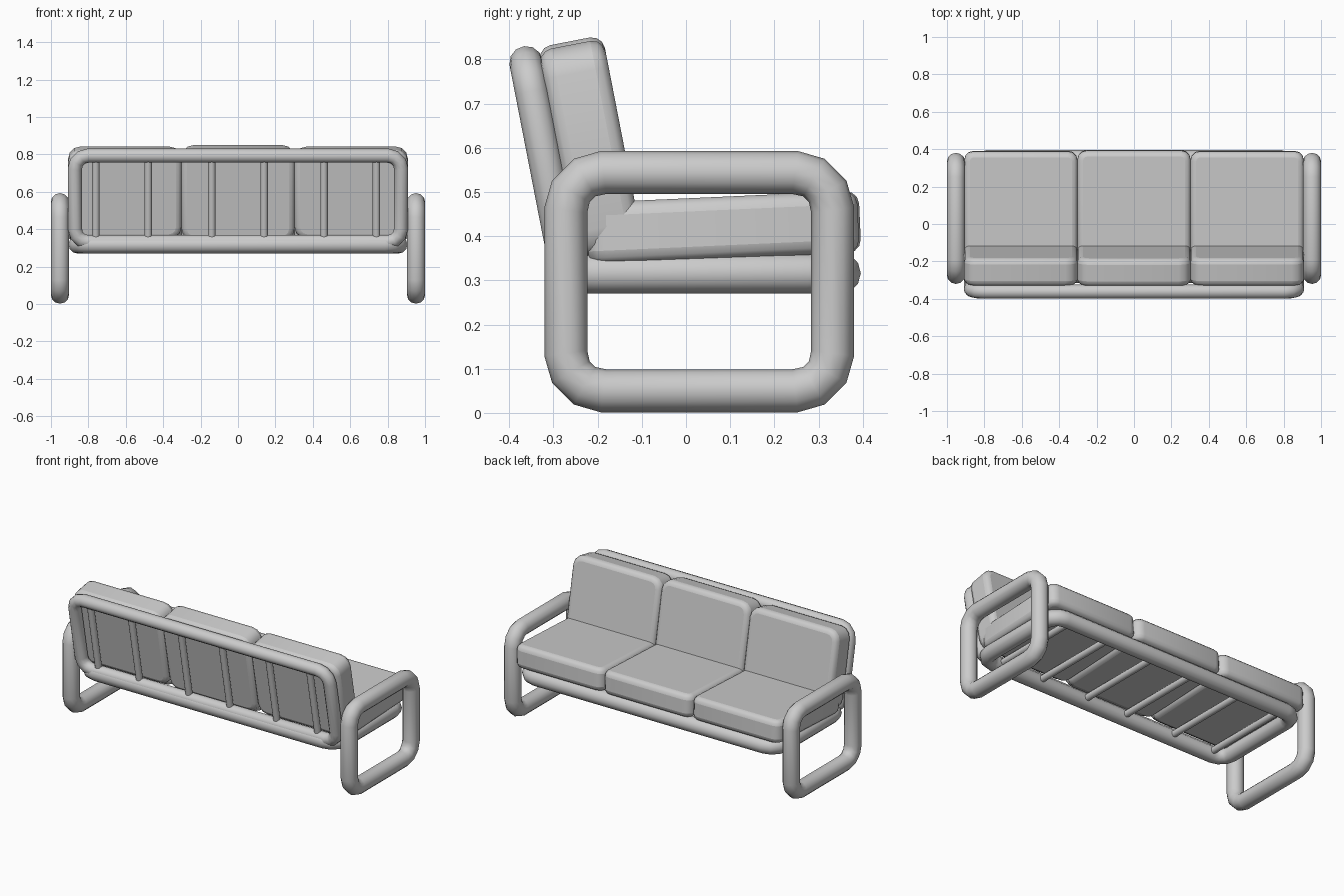
import bpy, bmesh, math
from mathutils import Vector

if "Cube" in bpy.data.objects:
    bpy.data.objects.remove(bpy.data.objects["Cube"])

TILT = math.radians(11)      # lean of the backrest
BAR_X = (-0.76, -0.48, -0.14, 0.14, 0.46, 0.74)


def tube(name, pts, radius, cyclic=False):
    """Round tube along a polyline, converted to a smooth mesh."""
    cu = bpy.data.curves.new(name, 'CURVE')
    cu.dimensions = '3D'
    cu.bevel_depth = radius
    cu.bevel_resolution = 4
    cu.use_fill_caps = True
    sp = cu.splines.new('POLY')
    sp.points.add(len(pts) - 1)
    for p, co in zip(sp.points, pts):
        p.co = (*co, 1)
    sp.use_cyclic_u = cyclic
    ob = bpy.data.objects.new(name, cu)
    bpy.context.collection.objects.link(ob)
    finish(ob)
    bpy.ops.object.convert(target='MESH')
    bpy.ops.object.shade_smooth_by_angle(angle=math.radians(40))
    return ob


def finish(ob):
    bpy.ops.object.select_all(action='DESELECT')
    ob.select_set(True)
    bpy.context.view_layer.objects.active = ob


def loop_path(a, b, r, place, seg=3):
    """Rounded rectangle of half sizes a, b mapped to 3D by place(u, v)."""
    pts = []
    for i, (sx, sy) in enumerate(((1, 1), (-1, 1), (-1, -1), (1, -1))):
        for k in range(seg + 1):
            t = math.pi / 2 * (i + k / seg)
            pts.append(place(sx * (a - r) + r * math.cos(t),
                             sy * (b - r) + r * math.sin(t)))
    return pts


def cushion(name, size, loc, rot, axis, corner=0.06, rim=0.03):
    """Padded block: large corners around one axis, soft rim all round."""
    bm = bmesh.new()
    bmesh.ops.create_cube(bm, size=1)
    bmesh.ops.scale(bm, vec=Vector(size), verts=bm.verts)
    edges = [e for e in bm.edges
             if abs((e.verts[0].co - e.verts[1].co)[axis]) > 1e-4]
    bmesh.ops.bevel(bm, geom=edges, offset=corner, segments=3,
                    profile=0.5, affect='EDGES')
    me = bpy.data.meshes.new(name)
    bm.to_mesh(me)
    bm.free()
    ob = bpy.data.objects.new(name, me)
    bpy.context.collection.objects.link(ob)
    ob.location = loc
    ob.rotation_euler = (rot, 0, 0)
    finish(ob)
    bpy.ops.object.shade_smooth_by_angle(angle=math.radians(50))
    bv = ob.modifiers.new("rim", 'BEVEL')
    bv.width = rim
    bv.segments = 3
    bv.limit_method = 'ANGLE'
    bv.angle_limit = math.radians(40)
    return ob


# Side loops serving as legs and armrests
for side, x in (("left", -0.952), ("right", 0.952)):
    tube(side + "_arm_frame",
         loop_path(0.302, 0.247, 0.085,
                   lambda u, v, x=x: (x, 0.03 + u, 0.297 + v)), 0.049, True)

# Seat frame and its slats
tube("seat_frame", loop_path(0.86, 0.31, 0.08,
     lambda u, v: (u, 0.04 + v, 0.316)), 0.046, True)
for i, x in enumerate(BAR_X):
    tube(f"seat_bar_{i + 1}", [(x, -0.27, 0.316), (x, 0.35, 0.316)], 0.02)


# Leaning back frame and its bars
def back(u, v):
    return (u, -0.317 - v * math.sin(TILT), 0.562 + v * math.cos(TILT))


tube("back_frame", loop_path(0.872, 0.235, 0.07, back), 0.038, True)
for i, x in enumerate(BAR_X):
    tube(f"back_bar_{i + 1}", [back(x, -0.235), back(x, 0.235)], 0.02)

# Three seat cushions and three back cushions
for i, x in enumerate((-0.605, 0, 0.605)):
    grow = 0.008 if x == 0 else 0
    cushion(f"seat_cushion_{i + 1}", (0.606, 0.62 + grow, 0.14),
            (x, 0.08, 0.419), 0.045, 2, corner=0.05)
    cushion(f"back_cushion_{i + 1}", (0.606, 0.15, 0.485 + 2 * grow),
            (x, -0.215, 0.595), TILT, 1, corner=0.065)
